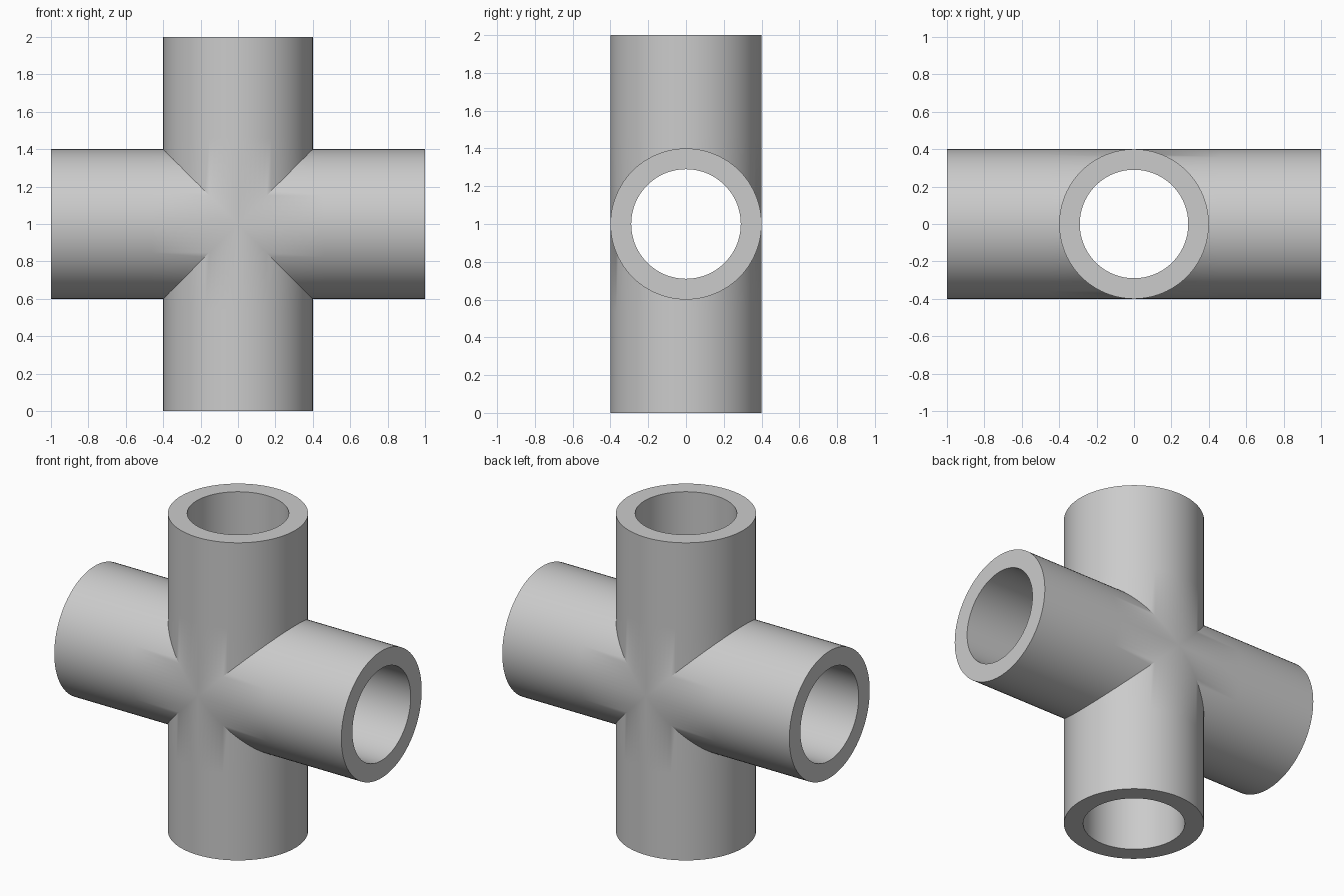
import bpy
import bmesh
from math import sin, cos, tau, radians
from mathutils import Matrix, Vector

OUTER, INNER, REACH, COLLAR = 0.4, 0.29, 1.0, 0.46
SEGMENTS = 96

cube = bpy.data.objects.get("Cube")
if cube:
    bpy.data.objects.remove(cube, do_unlink=True)

grey = bpy.data.materials.new("plain grey")
grey.use_nodes = True
colour = (0.6, 0.6, 0.6, 1)
grey.diffuse_color = colour
grey.node_tree.nodes["Principled BSDF"].inputs["Base Color"].default_value = colour

bm = bmesh.new()


def bridge(a, b):
    """Join two rings of vertices with quads."""
    for i in range(SEGMENTS):
        j = (i + 1) % SEGMENTS
        bm.faces.new((a[i], a[j], b[j], b[i]))


def tube_wall(radius, turn):
    """Mitred wall of one arm; returns its rings from the joint outwards."""
    rings = [[], [], []]
    for i in range(SEGMENTS):
        t = tau * i / SEGMENTS
        y, z = radius * cos(t), radius * sin(t)
        for ring, x in zip(rings, (abs(z), COLLAR, REACH)):
            ring.append(bm.verts.new(turn @ Vector((x, y, z))))
    return rings


# Four hollow arms meeting on 45 degree mitres
for quarter in range(4):
    turn = Matrix.Rotation(tau * quarter / 4, 3, "Y")
    outer = tube_wall(OUTER, turn)
    inner = tube_wall(INNER, turn)
    for wall in (outer, inner):
        bridge(wall[0], wall[1])
        bridge(wall[1], wall[2])
    bridge(outer[2], inner[2])

# Weld the mitres and lift the fitting onto the ground
bmesh.ops.remove_doubles(bm, verts=bm.verts, dist=0.0001)
bmesh.ops.translate(bm, verts=bm.verts, vec=(0, 0, REACH))

# Face every wall away from the solid material
bm.normal_update()
for face in bm.faces:
    c = face.calc_center_median() - Vector((0, 0, REACH))
    along_x = abs(c.x) > abs(c.z)
    if max(abs(c.x), abs(c.z)) > REACH - 0.001:
        out = Vector((c.x, 0, 0)) if along_x else Vector((0, 0, c.z))
    else:
        out = Vector((0, c.y, c.z)) if along_x else Vector((c.x, c.y, 0))
        if out.length < (OUTER + INNER) / 2:
            out.negate()
    if face.normal.dot(out) < 0:
        face.normal_flip()

mesh = bpy.data.meshes.new("cross_pipe")
bm.to_mesh(mesh)
bm.free()
mesh.materials.append(grey)
pipe = bpy.data.objects.new("cross_pipe", mesh)
bpy.context.collection.objects.link(pipe)

bpy.ops.object.select_all(action="DESELECT")
pipe.select_set(True)
bpy.context.view_layer.objects.active = pipe
bpy.ops.object.shade_smooth_by_angle(angle=radians(30))
